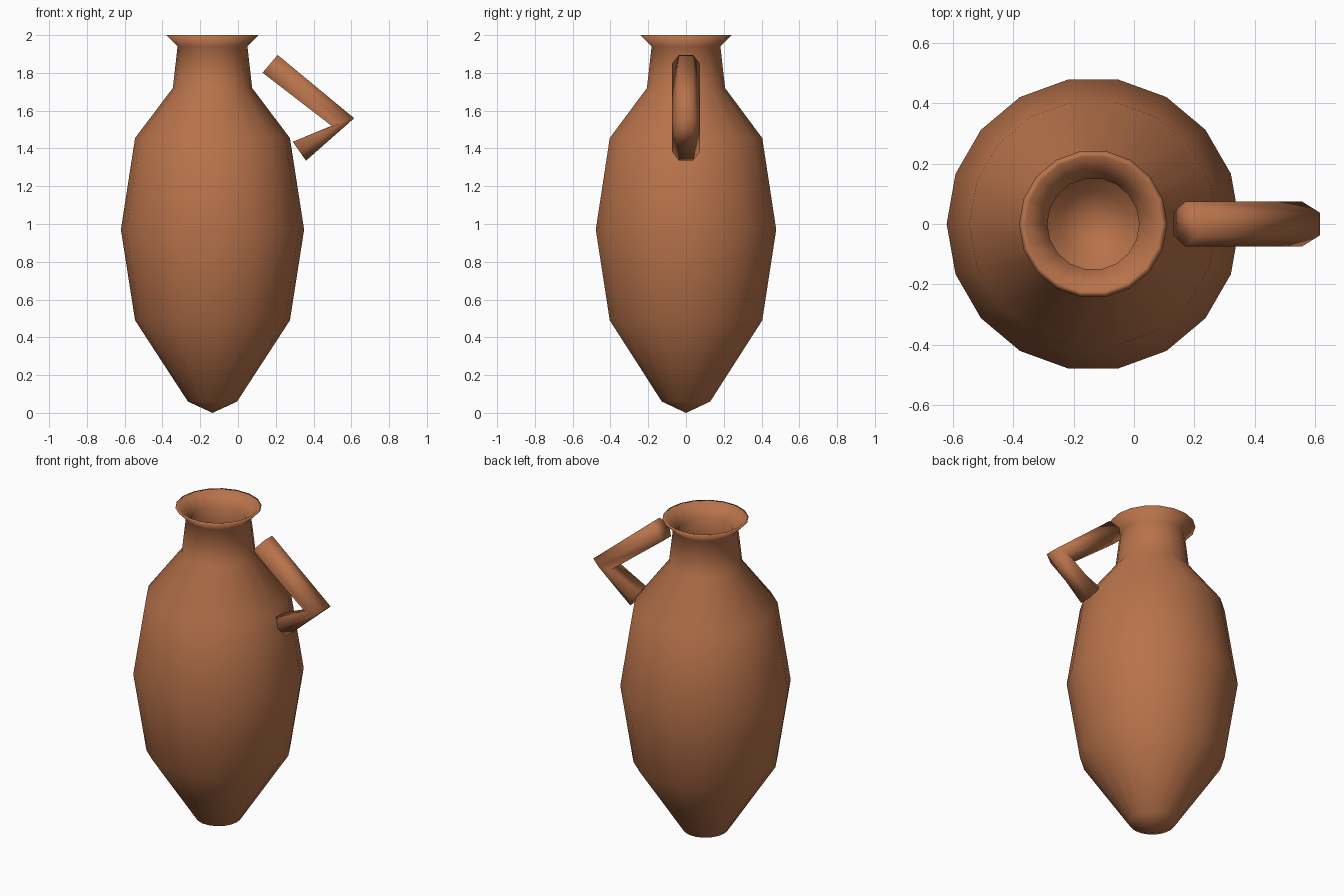
import bpy, bmesh, math
from mathutils import Vector

cube = bpy.data.objects.get("Cube")
if cube:
    bpy.data.objects.remove(cube, do_unlink=True)

# Fired clay material
clay = bpy.data.materials.new("terracotta")
clay.use_nodes = True
color = (0.48, 0.17, 0.07, 1)
clay.diffuse_color = color
shader = clay.node_tree.nodes["Principled BSDF"]
shader.inputs["Base Color"].default_value = color
shader.inputs["Roughness"].default_value = 0.8


def finish(name, bm):
    """Turn a bmesh into a smooth-shaded clay object."""
    bmesh.ops.recalc_face_normals(bm, faces=bm.faces)
    for face in bm.faces:
        face.smooth = True
    mesh = bpy.data.meshes.new(name)
    bm.to_mesh(mesh)
    bm.free()
    mesh.materials.append(clay)
    obj = bpy.data.objects.new(name, mesh)
    bpy.context.collection.objects.link(obj)
    return obj


def lathe(name, profile, sides, x):
    """Spin a (radius, height) profile about a vertical axis."""
    bm = bmesh.new()
    verts = [bm.verts.new((r, 0, z)) for r, z in profile]
    edges = [bm.edges.new(pair) for pair in zip(verts, verts[1:])]
    bmesh.ops.spin(bm, geom=verts + edges, cent=(0, 0, 0), axis=(0, 0, 1),
                   angle=math.tau, steps=sides)
    bmesh.ops.remove_doubles(bm, verts=bm.verts, dist=0.0005)
    bmesh.ops.translate(bm, verts=bm.verts, vec=(x, 0, 0))
    return finish(name, bm)


# Jar wall: pointed base up to the flared lip, then down the hollow inside
outside = [(0, 0), (0.13, 0.06), (0.41, 0.49), (0.485, 0.97),
           (0.41, 1.455), (0.21, 1.72), (0.185, 1.94), (0.245, 2)]
inside = [(0.225, 2), (0.152, 1.93), (0.18, 1.71), (0.38, 1.44),
          (0.45, 0.97), (0.38, 0.5), (0.11, 0.09), (0, 0.04)]
lathe("jar_body", outside + inside, 18, -0.135)

# Handle: six-sided tube, each ring given by its centre and outward half-width
rings = [(Vector((0.17, 0, 1.848)), Vector((0.04, 0, 0.047))),
         (Vector((0.555, 0, 1.54)), Vector((0.06, 0, 0.02))),
         (Vector((0.325, 0, 1.385)), Vector((0.035, 0, -0.05)))]
half_depth = Vector((0, 0.075, 0))
bm = bmesh.new()
loops = []
for centre, out in rings:
    loop = []
    for i in range(6):
        a = i * math.tau / 6
        offset = out * (math.sin(a) / math.sin(math.tau / 6))
        loop.append(bm.verts.new(centre + half_depth * math.cos(a) + offset))
    loops.append(loop)
for first, second in zip(loops, loops[1:]):
    for i in range(6):
        j = (i + 1) % 6
        bm.faces.new((first[i], first[j], second[j], second[i]))
bm.faces.new(loops[0])
bm.faces.new(loops[-1])
finish("handle", bm)
